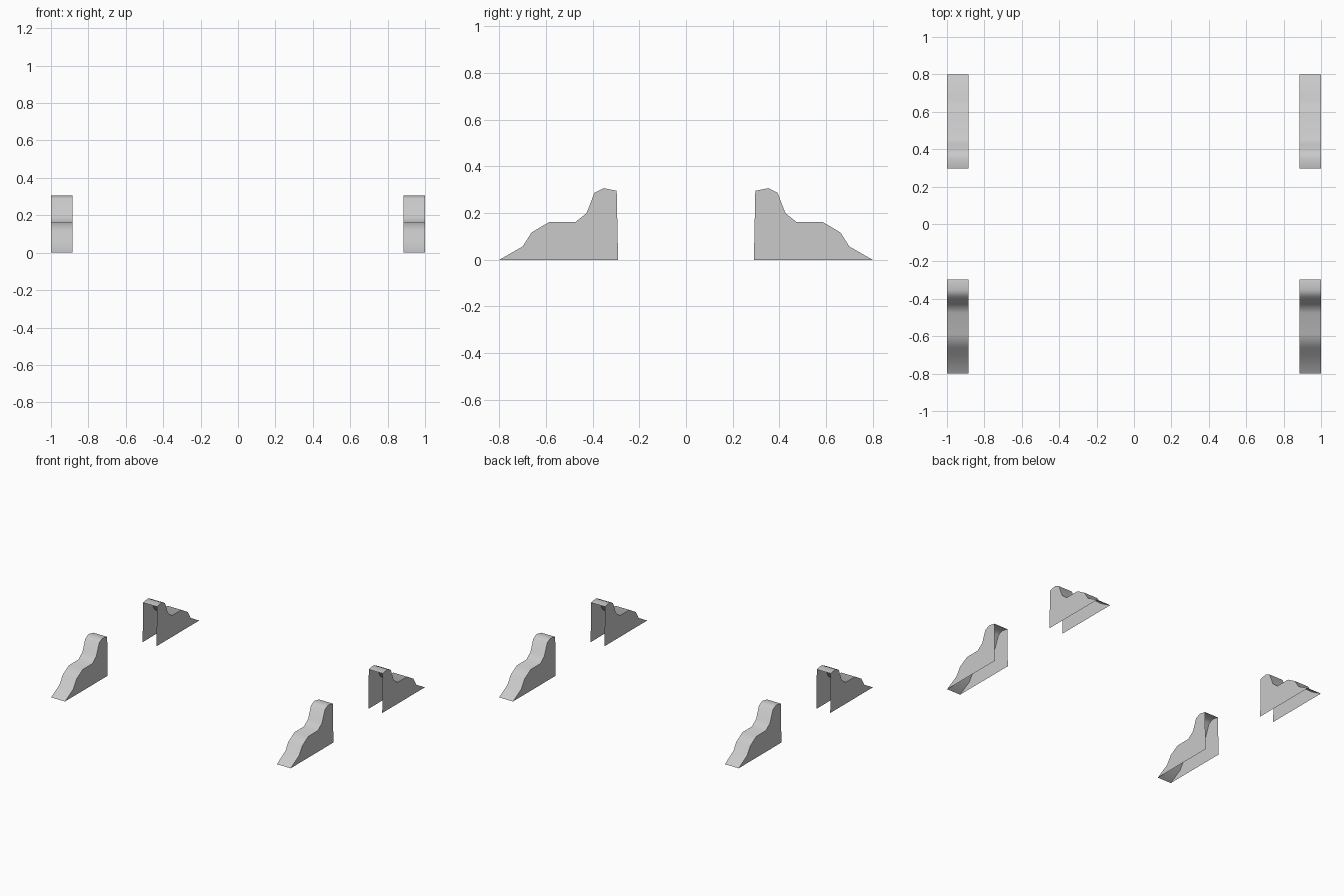
import bpy
import bmesh
import math

cube = bpy.data.objects.get("Cube")
if cube:
    bpy.data.objects.remove(cube, do_unlink=True)

grey = bpy.data.materials.new("plain_grey")
grey.use_nodes = True
GREY = (0.588, 0.588, 0.588, 1)
grey.diffuse_color = GREY
grey.node_tree.nodes["Principled BSDF"].inputs["Base Color"].default_value = GREY

# Stepped side outline (y, z), from the outer toe over the top to the inner foot
PROFILE = [(-0.80, 0.0), (-0.70, 0.057), (-0.662, 0.117), (-0.588, 0.161),
           (-0.475, 0.161), (-0.426, 0.20), (-0.392, 0.288), (-0.353, 0.307),
           (-0.297, 0.296), (-0.291, 0.0)]
INNER, OUTER = 0.884, 1.0


def make_bracket(name, side, end):
    """Shell of two side plates and a curved cover, open below and at the inner end."""
    bm = bmesh.new()
    x0, x1 = sorted((side * INNER, side * OUTER))
    left = [bm.verts.new((x0, -end * y, z)) for y, z in PROFILE]
    right = [bm.verts.new((x1, -end * y, z)) for y, z in PROFILE]

    # Side plates
    bm.faces.new(left)
    bm.faces.new(right[::-1])

    # Cover strip along the outline, stopping at the top of the inner end
    for i in range(len(PROFILE) - 2):
        bm.faces.new((left[i], right[i], right[i + 1], left[i + 1]))
    if end > 0:
        bmesh.ops.reverse_faces(bm, faces=bm.faces[:])

    mesh = bpy.data.meshes.new(name)
    bm.to_mesh(mesh)
    bm.free()
    mesh.materials.append(grey)
    obj = bpy.data.objects.new(name, mesh)
    bpy.context.collection.objects.link(obj)

    # Smooth cover with crisp plate edges
    bpy.ops.object.select_all(action="DESELECT")
    obj.select_set(True)
    bpy.context.view_layer.objects.active = obj
    bpy.ops.object.shade_smooth_by_angle(angle=math.radians(60))


for end_name, end in (("front", -1), ("back", 1)):
    for side_name, side in (("right", -1), ("left", 1)):
        make_bracket(f"{end_name}_{side_name}_bracket", side, end)
